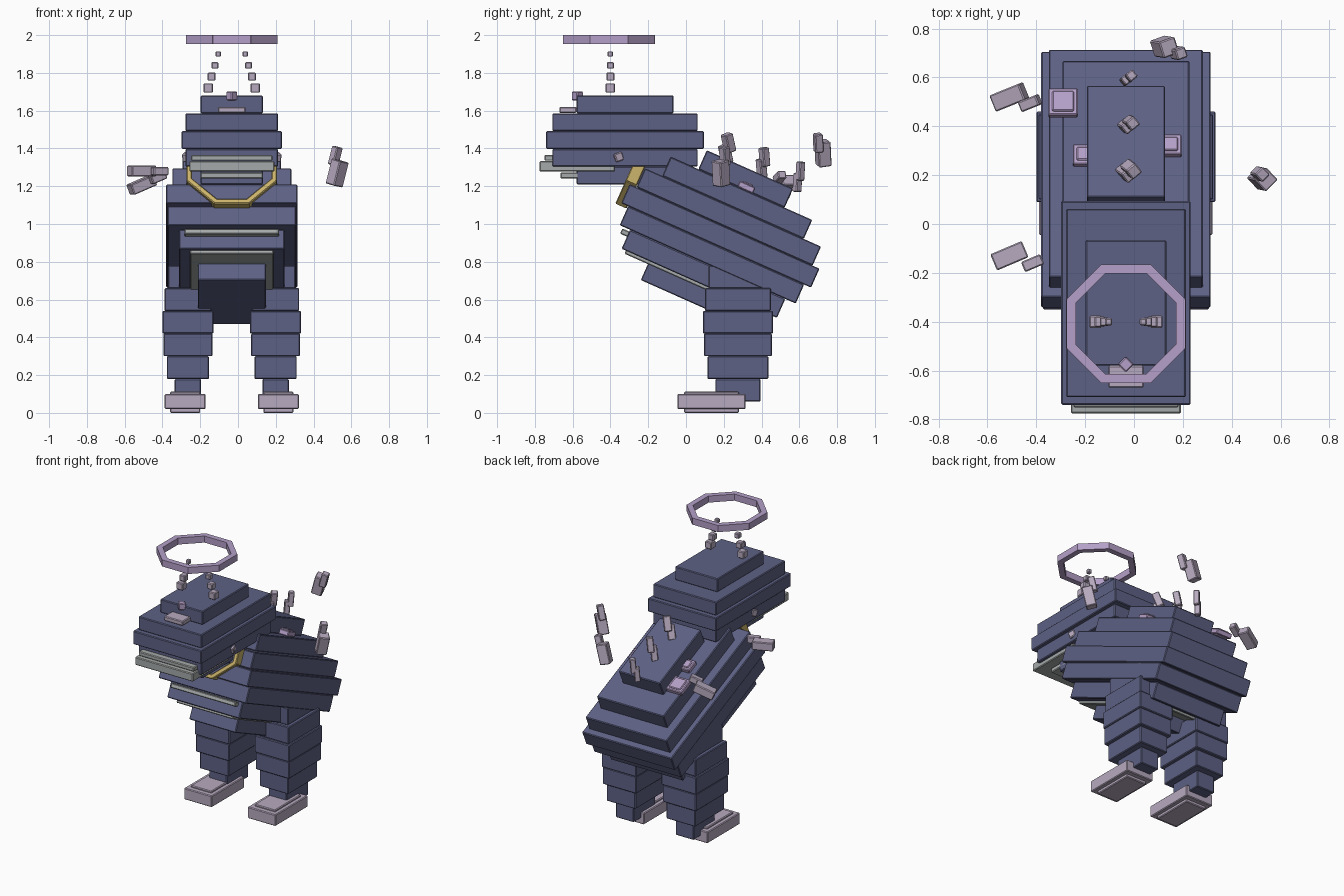
import bpy
from math import radians, sin, cos, atan2, hypot, pi
from mathutils import Vector, Matrix

cube = bpy.data.objects.get("Cube")
if cube:
    bpy.data.objects.remove(cube, do_unlink=True)

CX = -0.033                                  # symmetry plane of the creature
SLOPE = Matrix.Rotation(radians(-24), 4, 'X')  # tilt of the torso
SIDES = (("left", 1), ("right", -1))


def material(name, *rgb):
    mat = bpy.data.materials.new(name)
    mat.use_nodes = True
    mat.diffuse_color = (*rgb, 1)
    shader = mat.node_tree.nodes["Principled BSDF"]
    shader.inputs["Base Color"].default_value = mat.diffuse_color
    return mat


NAVY = material("slate navy", 0.11, 0.12, 0.23)
LILAC = material("lilac", 0.46, 0.35, 0.58)
PALE = material("pale mauve", 0.47, 0.4, 0.52)
GREY = material("tooth grey", 0.38, 0.4, 0.4)
GOLD = material("collar gold", 0.6, 0.46, 0.15)


def box(name, centre, size, mat, rotation=Matrix(), bevel=0.005):
    """Box with slightly chamfered edges."""
    bpy.ops.mesh.primitive_cube_add(size=1)
    ob = bpy.context.object
    ob.name = name
    ob.data.transform(Matrix.Diagonal((*size, 1)))
    ob.matrix_world = Matrix.Translation(centre) @ rotation
    ob.data.materials.append(mat)
    if bevel:
        chamfer = ob.modifiers.new("chamfer", 'BEVEL')
        chamfer.width = bevel
        chamfer.segments = 1
    return ob


def sloped(name, centre, size, mat, spin=Matrix()):
    """Box placed in the sloped frame of the torso."""
    position = SLOPE @ Vector(centre)
    position.x += CX
    return box(name, position, size, mat, SLOPE @ spin)


def turn(x, y, z):
    return (Matrix.Rotation(radians(z), 4, 'Z') @ Matrix.Rotation(radians(y), 4, 'Y')
            @ Matrix.Rotation(radians(x), 4, 'X'))


# Torso: equal sloping slabs, widest in the middle
torso_outline = [(0.16, 0.25), (0.26, 0.41), (0.315, 0.51), (0.347, 0.55),
                 (0.34, 0.51), (0.28, 0.45), (0.18, 0.29)]
slab = 0.11
for i, (half_width, half_length) in enumerate(torso_outline):
    middle = 1.26 - slab * i
    sloped(f"torso_slab_{i + 1}", (0, -0.215, middle),
           (2 * half_width, 2 * half_length, slab), NAVY)
sloped("chest_plate", (0, -0.58, 0.74), (0.5, 0.25, 0.03), GREY)
sloped("belly_plate", (0, -0.22, 0.65), (0.44, 0.84, 0.025), GREY)

# Head: level slabs stepping in above and below the widest one
slab = 0.094
for i, inset in enumerate((0.1, 0.02, 0, 0.02, 0.1)):
    width, depth = 0.53 - 2 * inset, 0.834 - 3.2 * inset
    box(f"head_slab_{i + 1}", (CX, -0.323, 1.257 + slab * i),
        (width, depth, slab), NAVY)

# Teeth, nose and brow
for name, width, front, z, height in (("upper", 0.43, -0.75, 1.35, 0.03),
                                      ("front", 0.45, -0.775, 1.305, 0.056),
                                      ("lower", 0.33, -0.665, 1.256, 0.032)):
    depth = 0.4
    box(f"{name}_teeth", (CX, front + depth / 2, z), (width, depth, height), GREY)
box("nose", (CX, -0.625, 1.604), (0.144, 0.09, 0.032), PALE)
box("brow_gem", (CX, -0.575, 1.678), [0.046] * 3, LILAC, turn(0, 0, 45))

# Eyes and floating horn beads that shrink upward
for side, s in SIDES:
    box(f"{side}_eye", (CX + s * 0.235, -0.36, 1.355), [0.045] * 3, PALE,
        turn(20, 0, 20 * s))
    for i in range(4):
        box(f"{side}_horn_bead_{i + 1}",
            (CX + s * (0.125 - 0.018 * i), -0.4, 1.72 + 0.06 * i),
            [0.05 - 0.007 * i] * 3, PALE)

# Halo: eight straight bars
bars, radius = 8, 0.224
for i in range(bars):
    angle = 2 * pi * i / bars
    box(f"halo_bar_{i + 1}",
        (CX + radius * sin(angle), -0.408 - radius * cos(angle), 1.977),
        (0.2, 0.038, 0.046), LILAC, Matrix.Rotation(angle, 4, 'Z'), bevel=0)

# Collar: half octagon hung on the sloping chest
half_path = [(0.225, 1.1), (0.225, 1), (0.085, 0.875)]
path = [(-x, n) for x, n in half_path] + half_path[::-1]
for i, (start, end) in enumerate(zip(path, path[1:])):
    run, rise = end[0] - start[0], end[1] - start[1]
    middle = ((start[0] + end[0]) / 2, -0.76, (start[1] + end[1]) / 2)
    sloped(f"collar_link_{i + 1}", middle, (hypot(run, rise) + 0.015, 0.065, 0.03),
           GOLD, Matrix.Rotation(-atan2(rise, run), 4, 'Y'))

# Legs: equal slabs that swell upward, on wide feet
slab = 0.12
for side, s in SIDES:
    x = CX + s * 0.232
    for i, half in enumerate((0.07, 0.112, 0.13, 0.135, 0.125, 0.105)):
        box(f"{side}_leg_slab_{i + 1}", (x, 0.275, slab * (i + 1)),
            (2 * half, 2 * half + 0.1, slab), NAVY)
    foot_x = x + s * 0.015
    box(f"{side}_foot", (foot_x, 0.135, 0.06), (0.216, 0.36, 0.08), PALE)
    box(f"{side}_foot_core", (foot_x, 0.135, 0.056), (0.16, 0.29, 0.112), PALE)

# Sockets on the back: a rim with a raised core
for name, place, width in (("large", (-0.29, 0.495, 1.17), 0.12),
                           ("right", (-0.205, 0.28, 1.205), 0.09),
                           ("left", (0.15, 0.32, 1.195), 0.09)):
    core = width - 0.03
    box(f"{name}_socket_rim", place, (width, width, 0.035), LILAC, SLOPE)
    box(f"{name}_socket_core", place, (core, core, 0.05), LILAC, SLOPE)


def shard(name, base, tip, base_size, tip_size, spin):
    """Floating pair: a thick base and a thinner tip beside it."""
    box(f"{name}_base", base, base_size, PALE, spin)
    box(f"{name}_tip", Vector(base) + Vector(tip), tip_size, PALE, spin)


# Shards floating around the body
thick, thin = (0.07, 0.07, 0.135), (0.045, 0.045, 0.1)
shard("left_shard", (0.525, 0.185, 1.27), (-0.01, 0.02, 0.09), thick, thin, turn(12, 8, 45))
shard("rear_shard", (0.125, 0.725, 1.375), (0.055, -0.025, 0.055), thick, thin, turn(8, 15, 20))
flat, stub = (0.14, 0.072, 0.058), (0.085, 0.045, 0.045)
shard("front_right_shard", (-0.51, -0.13, 1.28), (0.095, -0.03, 0), flat, stub, turn(0, 0, 23))
shard("back_right_shard", (-0.51, 0.52, 1.207), (0.085, -0.025, 0.04), flat, stub, turn(0, -22, 22))

# Spine shards: three pairs stepping down the back
for i in range(3):
    width = 0.05 - 0.006 * i
    size = (width, width, 0.1)
    shard(f"spine_shard_{i + 1}", (CX, 0.21 + 0.19 * i, 1.37 - 0.075 * i),
          (0.02, 0.015, 0.06), size, size, turn(20 - 10 * i, 5, 40))
